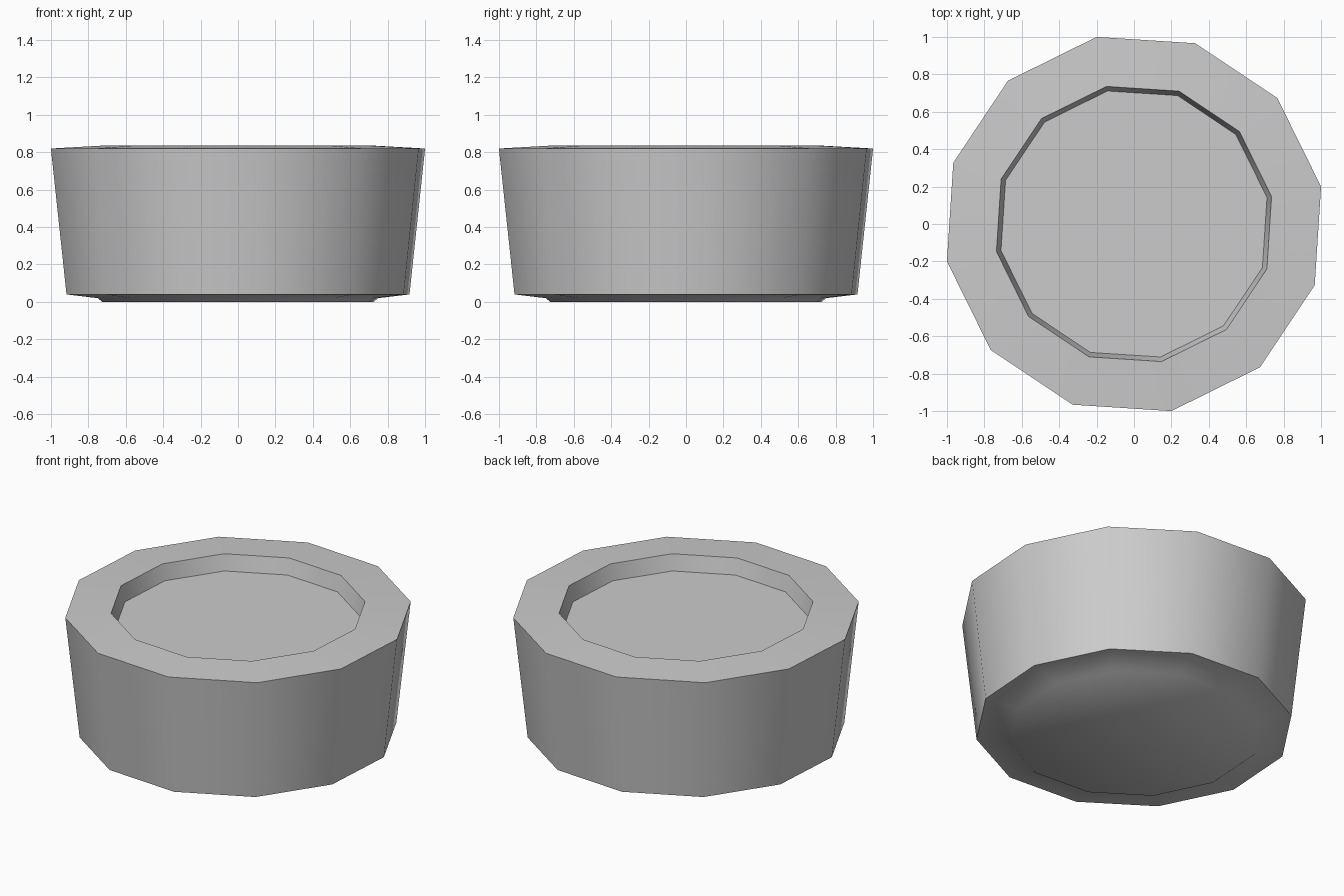
import bpy
import bmesh
from math import cos, sin, radians

if "Cube" in bpy.data.objects:
    bpy.data.objects.remove(bpy.data.objects["Cube"])

SIDES = 12
TURN = radians(11.3)

# Grey material
grey = bpy.data.materials.new("plain grey")
grey.use_nodes = True
colour = (0.6, 0.6, 0.6, 1)
grey.diffuse_color = colour
grey.node_tree.nodes["Principled BSDF"].inputs["Base Color"].default_value = colour

# Radius and height of each ring, from the foot up and over into the recess
profile = [
    (0.74, 0.0),     # foot
    (0.765, 0.02),   # foot bevel
    (0.935, 0.04),   # lower edge
    (1.02, 0.82),    # upper edge
    (0.75, 0.835),   # rim of the recess
    (0.725, 0.735),  # recess floor
]


def lathe(name, rings, material):
    """Join the rings into a closed solid with capped ends."""
    bm = bmesh.new()
    loops = []
    for r, z in rings:
        angles = [TURN + radians(360 / SIDES) * i for i in range(SIDES)]
        loops.append([bm.verts.new((r * cos(a), r * sin(a), z)) for a in angles])
    for low, high in zip(loops, loops[1:]):
        for i in range(SIDES):
            j = (i + 1) % SIDES
            bm.faces.new((low[i], low[j], high[j], high[i]))
    bm.faces.new(loops[0][::-1])
    bm.faces.new(loops[-1])
    bmesh.ops.recalc_face_normals(bm, faces=bm.faces)
    mesh = bpy.data.meshes.new(name)
    bm.to_mesh(mesh)
    bm.free()
    mesh.materials.append(material)
    obj = bpy.data.objects.new(name, mesh)
    bpy.context.collection.objects.link(obj)
    return obj


# Tapered round body with a shallow recess on top
body = lathe("tapered_body", profile, grey)
bpy.ops.object.select_all(action="DESELECT")
body.select_set(True)
bpy.context.view_layer.objects.active = body
bpy.ops.object.shade_smooth_by_angle(angle=radians(45))
